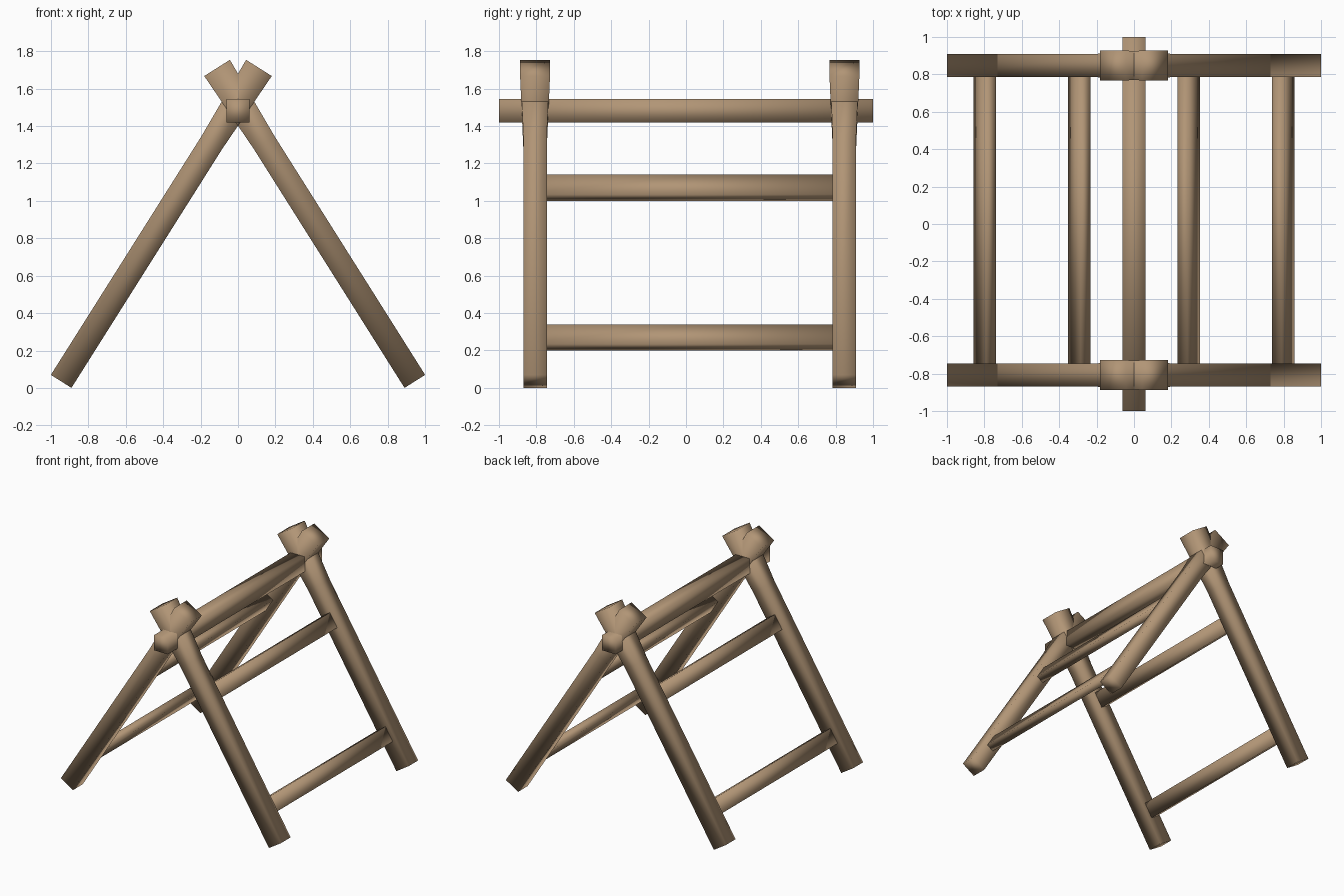
import bpy
from mathutils import Vector

if "Cube" in bpy.data.objects:
    bpy.data.objects.remove(bpy.data.objects["Cube"])

wood = bpy.data.materials.new("wood")
wood.diffuse_color = (0.44, 0.30, 0.18, 1)
wood.use_nodes = True
wood.node_tree.nodes["Principled BSDF"].inputs["Base Color"].default_value = wood.diffuse_color


def timber(name, stations, u, v):
    """Square timber through (centre, width along u, width along v) stations."""
    u, v = Vector(u), Vector(v)
    verts, faces = [], []
    for c, a, b in stations:
        for i, j in ((-1, -1), (1, -1), (1, 1), (-1, 1)):
            verts.append(Vector(c) + u * (i * a / 2) + v * (j * b / 2))
    for s in range(len(stations) - 1):
        for k in range(4):
            n = (k + 1) % 4
            faces.append((4 * s + k, 4 * s + n, 4 * s + 4 + n, 4 * s + 4 + k))
    last = 4 * (len(stations) - 1)
    faces += [(3, 2, 1, 0), tuple(last + k for k in range(4))]
    mesh = bpy.data.meshes.new(name)
    mesh.from_pydata(verts, [], faces)
    # keep winding outward for either handedness of the section axes
    axis = Vector(stations[-1][0]) - Vector(stations[0][0])
    if u.cross(v).dot(axis) < 0:
        mesh.flip_normals()
    mesh.materials.append(wood)
    mesh.shade_smooth()
    ob = bpy.data.objects.new(name, mesh)
    bpy.context.collection.objects.link(ob)
    return ob


FRONT_Y, BACK_Y = -0.807, 0.847
SLOPE = 0.631  # sideways run of a leg per unit of height


def leg_point(side, y, z):
    return (side * (0.945 - (z - 0.035) * SLOPE), y, z)


for side, label in ((-1, "left"), (1, "right")):
    along = Vector((-side * 0.534, 0, 0.846))
    across = Vector((side * 0.846, 0, 0.534))

    # crossed legs, flaring above the ridge joint
    for y, end in ((FRONT_Y, "front"), (BACK_Y, "back")):
        timber(f"{end}_{label}_leg",
               [(leg_point(side, y, 0.035), 0.13, 0.125),
                (leg_point(side, y, 1.31), 0.13, 0.125),
                (leg_point(side, y, 1.71), 0.162, 0.16)],
               across, (0, 1, 0))

    # side rails between the front and back legs
    for z, level in ((0.27, "lower"), (1.07, "upper")):
        timber(f"{level}_{label}_rail",
               [(leg_point(side, -0.745, z), 0.125, 0.064),
                (leg_point(side, 0.785, z), 0.125, 0.064)],
               along, across)

# ridge beam resting in the crossed legs
timber("ridge_beam",
       [((0, -1, 1.482), 0.125, 0.125), ((0, 1, 1.482), 0.125, 0.125)],
       (1, 0, 0), (0, 0, 1))
